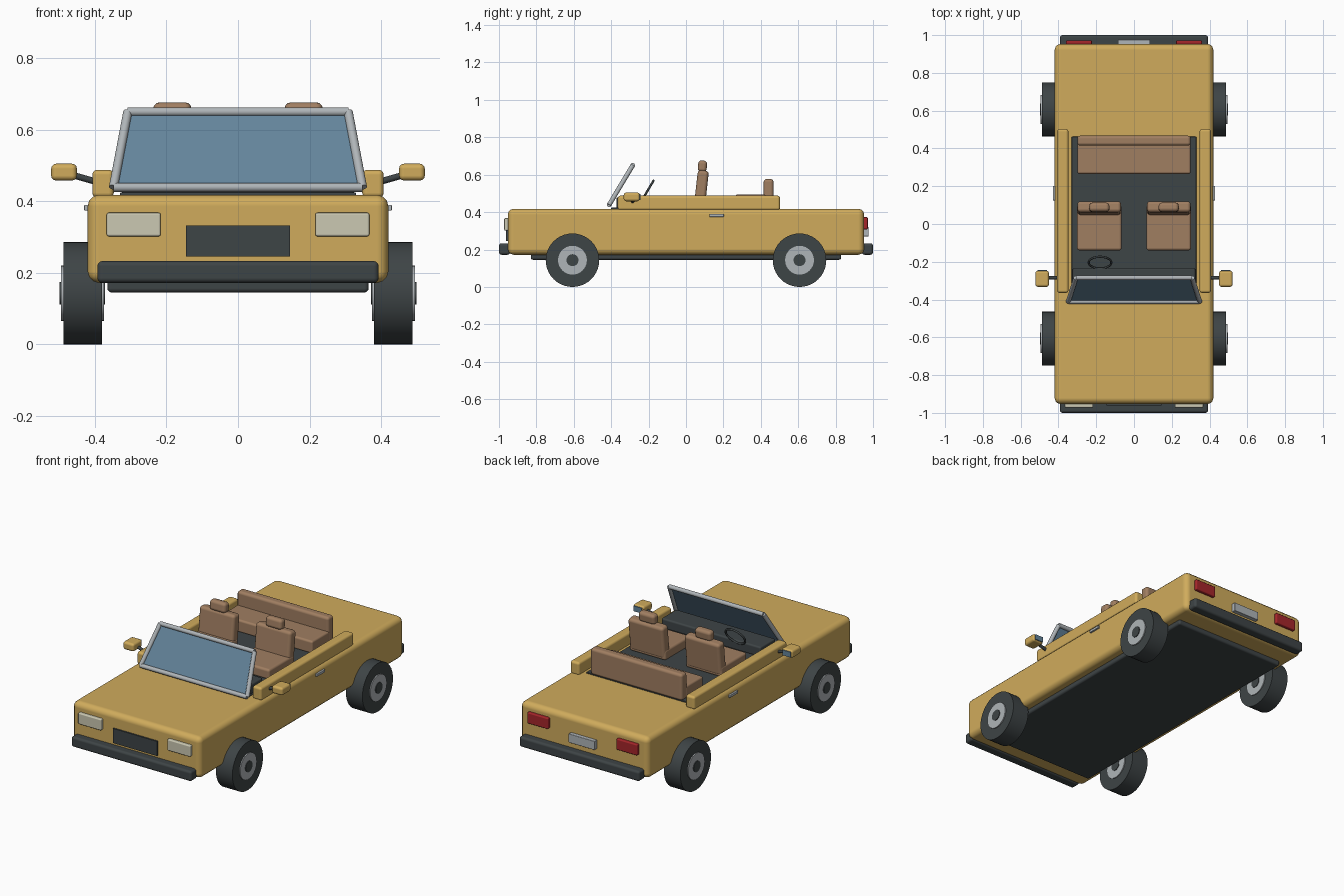
import bpy
import bmesh
from math import radians, pi
from mathutils import Vector, Matrix

old = bpy.data.objects.get("Cube")
if old:
    bpy.data.objects.remove(old, do_unlink=True)


def material(name, r, g, b):
    m = bpy.data.materials.new(name)
    m.use_nodes = True
    m.diffuse_color = (r, g, b, 1)
    m.node_tree.nodes["Principled BSDF"].inputs["Base Color"].default_value = (r, g, b, 1)
    return m


PAINT = material("mustard paint", 0.63, 0.41, 0.107)
DARK = material("charcoal trim", 0.048, 0.058, 0.061)
LEATHER = material("brown leather", 0.352, 0.209, 0.12)
METAL = material("light metal", 0.43, 0.46, 0.48)
GLASS = material("blue glass", 0.127, 0.231, 0.328)
LAMP = material("cream lamp", 0.597, 0.578, 0.445)
RED = material("red lamp", 0.376, 0.019, 0.023)


def finish(name, bm, mat, matrix):
    mesh = bpy.data.meshes.new(name)
    bmesh.ops.recalc_face_normals(bm, faces=bm.faces)
    for f in bm.faces:
        f.smooth = True
    bm.to_mesh(mesh)
    bm.free()
    mesh.materials.append(mat)
    ob = bpy.data.objects.new(name, mesh)
    ob.matrix_world = matrix
    bpy.context.collection.objects.link(ob)
    return ob


def box(name, mat, x, y, z, bevel=0.0, tilt=0.0):
    """Box between (min, max) ranges on each axis, with rounded edges."""
    bm = bmesh.new()
    bmesh.ops.create_cube(bm, size=1)
    bmesh.ops.scale(bm, verts=bm.verts, vec=(x[1] - x[0], y[1] - y[0], z[1] - z[0]))
    centre = Vector((sum(x), sum(y), sum(z))) / 2
    ob = finish(name, bm, mat, Matrix.Translation(centre) @ Matrix.Rotation(tilt, 4, 'X'))
    if bevel:
        mod = ob.modifiers.new("Rounded edges", 'BEVEL')
        mod.width = bevel
        mod.segments = 3
        mod.harden_normals = True
    else:
        for p in ob.data.polygons:
            p.use_smooth = False
    return ob


def tube(name, mat, a, b, radius, sides=16):
    """Round bar from point a to point b."""
    a, b = Vector(a), Vector(b)
    bm = bmesh.new()
    bmesh.ops.create_cone(bm, cap_ends=True, segments=sides, radius1=radius,
                          radius2=radius, depth=(b - a).length)
    turn = (b - a).to_track_quat('Z', 'Y').to_matrix().to_4x4()
    ob = finish(name, bm, mat, Matrix.Translation((a + b) / 2) @ turn)
    for o in bpy.context.selected_objects:
        o.select_set(False)
    ob.select_set(True)
    bpy.context.view_layer.objects.active = ob
    bpy.ops.object.shade_smooth_by_angle(angle=radians(35))
    return ob


def span(side, inner, outer):
    """X range on one side of the car."""
    return tuple(sorted((side * inner, side * outer)))


# Body, chassis and bumpers
box("body", PAINT, (-0.42, 0.42), (-0.953, 0.953), (0.172, 0.418), 0.032)
box("chassis", DARK, (-0.365, 0.365), (-0.83, 0.83), (0.145, 0.2), 0.012)
box("front_bumper", DARK, (-0.393, 0.393), (-1.0, -0.94), (0.172, 0.233), 0.014)
box("rear_bumper", DARK, (-0.393, 0.393), (0.94, 1.0), (0.172, 0.233), 0.014)

# Front and rear fittings
box("grille", DARK, (-0.145, 0.145), (-0.962, -0.94), (0.246, 0.332))
box("number_plate", METAL, (-0.085, 0.085), (0.94, 0.976), (0.27, 0.322), 0.003)

# Cockpit
box("cockpit_floor", DARK, (-0.33, 0.33), (-0.4, 0.462), (0.4, 0.425), 0.004)
box("dashboard", DARK, (-0.325, 0.325), (-0.372, -0.232), (0.42, 0.48), 0.01)
box("rear_bench", LEATHER, (-0.3, 0.3), (0.265, 0.43), (0.42, 0.495), 0.012)
box("rear_backrest", LEATHER, (-0.3, 0.3), (0.415, 0.468), (0.42, 0.577), 0.016)
bpy.ops.mesh.primitive_torus_add(location=(-0.18, -0.204, 0.517), rotation=(1.035, 0, 0),
                                 major_radius=0.06, minor_radius=0.006,
                                 major_segments=32, minor_segments=8)
wheel = bpy.context.object
wheel.name = "steering_wheel"
wheel.data.materials.append(DARK)
for p in wheel.data.polygons:
    p.use_smooth = True

# Windscreen: pane and frame bars
low, high = (0.348, -0.411, 0.439), (0.308, -0.285, 0.65)
corners = [low, high, (-high[0], *high[1:]), (-low[0], *low[1:])]
bm = bmesh.new()
pane = bm.faces.new([bm.verts.new(c) for c in corners])
bmesh.ops.solidify(bm, geom=[pane], thickness=0.006)
screen = finish("windscreen_glass", bm, GLASS, Matrix())
for p in screen.data.polygons:
    p.use_smooth = False
for i, name in enumerate(("left_post", "top_bar", "right_post", "bottom_bar")):
    tube("windscreen_" + name, METAL, corners[i], corners[(i + 1) % 4], 0.0125)

# Parts repeated on both sides
for side, tag in ((1, "left"), (-1, "right")):
    box(tag + "_side_rail", PAINT, span(side, 0.347, 0.407), (-0.365, 0.503),
        (0.41, 0.488), 0.014)
    box(tag + "_headlight", LAMP, span(side, 0.216, 0.367), (-0.972, -0.94),
        (0.302, 0.368), 0.006)
    box(tag + "_tail_light", RED, span(side, 0.223, 0.36), (0.94, 0.972),
        (0.308, 0.373), 0.006)
    box(tag + "_door_handle", METAL, span(side, 0.41, 0.43), (0.125, 0.202),
        (0.374, 0.39), 0.003)

    # Door mirror
    tube(tag + "_mirror_arm", DARK, (side * 0.38, -0.285, 0.45),
         (side * 0.465, -0.285, 0.474), 0.009)
    box(tag + "_mirror", PAINT, span(side, 0.45, 0.522), (-0.333, -0.247),
        (0.458, 0.505), 0.014)
    box(tag + "_mirror_glass", GLASS, span(side, 0.46, 0.512), (-0.25, -0.243),
        (0.466, 0.497))

    # Front seat
    box(tag + "_seat_cushion", LEATHER, span(side, 0.065, 0.302), (-0.14, 0.1),
        (0.42, 0.482), 0.014)
    box(tag + "_seat_backrest", LEATHER, span(side, 0.068, 0.3), (0.053, 0.112),
        (0.43, 0.623), 0.018, -0.11)
    box(tag + "_headrest", LEATHER, span(side, 0.13, 0.237), (0.064, 0.112),
        (0.615, 0.676), 0.018, -0.11)

    # Wheels
    for y, end in ((-0.607, "front"), (0.607, "rear")):
        for part, mat, inner, outer, radius in (
                ("tyre", DARK, 0.38, 0.488, 0.143),
                ("rim", METAL, 0.375, 0.494, 0.077),
                ("hub_cap", DARK, 0.372, 0.498, 0.032)):
            tube(f"{end}_{tag}_{part}", mat, (side * inner, y, 0.143),
                 (side * outer, y, 0.143), radius, 40)
